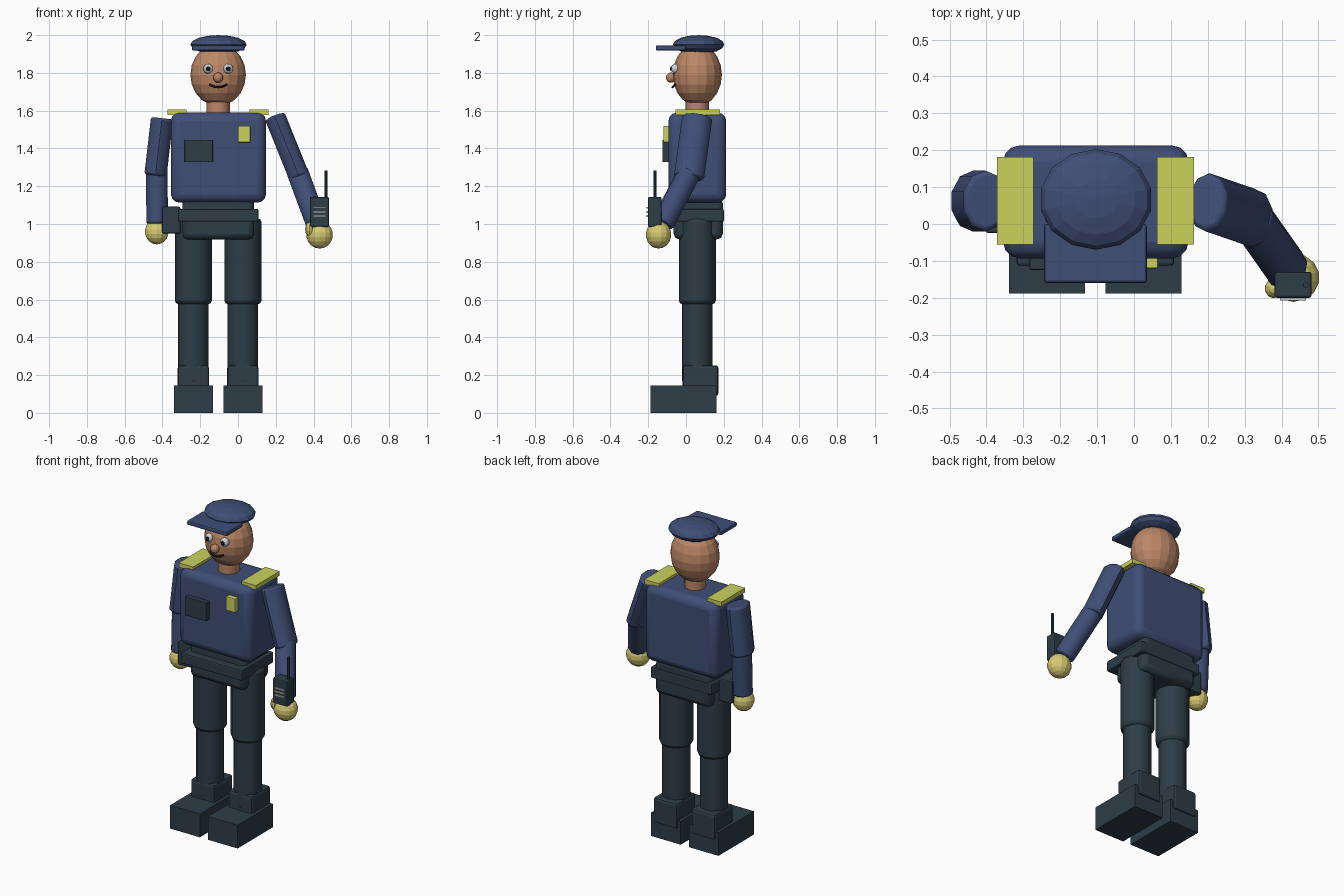
import bpy, bmesh, math
from mathutils import Vector, Matrix

cube = bpy.data.objects.get("Cube")
if cube:
    bpy.data.objects.remove(cube, do_unlink=True)


def material(name, r, g, b):
    lin = [((c / 255 + 0.055) / 1.055) ** 2.4 for c in (r, g, b)] + [1]
    m = bpy.data.materials.new(name)
    m.use_nodes = True
    m.diffuse_color = lin
    m.node_tree.nodes["Principled BSDF"].inputs["Base Color"].default_value = lin
    return m


NAVY = material("navy cloth", 63, 78, 118)
SLATE = material("dark slate", 46, 61, 71)
YELLOW = material("badge yellow", 203, 210, 92)
GLOVE = material("glove tan", 216, 203, 115)
SKIN = material("skin", 188, 135, 103)
WHITE = material("eye white", 205, 215, 220)
BLACK = material("black", 22, 24, 28)
GREY = material("light grey", 190, 192, 192)


def finish(name, bm, mat, bevel=0, segments=2, smooth=False):
    """Turn a bmesh into a coloured object with optional rounded edges."""
    bmesh.ops.recalc_face_normals(bm, faces=bm.faces)
    mesh = bpy.data.meshes.new(name)
    bm.to_mesh(mesh)
    bm.free()
    mesh.materials.append(mat)
    ob = bpy.data.objects.new(name, mesh)
    bpy.context.collection.objects.link(ob)
    if bevel:
        mod = ob.modifiers.new("rounded edges", "BEVEL")
        mod.width, mod.segments = bevel, segments
        mod.limit_method, mod.angle_limit = "ANGLE", math.radians(50)
    if smooth:
        bpy.ops.object.select_all(action="DESELECT")
        ob.select_set(True)
        bpy.context.view_layer.objects.active = ob
        bpy.ops.object.shade_smooth_by_angle(angle=math.radians(40))
    return ob


def box(name, mat, x, y, z, bevel=0, segments=2, smooth=False):
    """Box from (min, max) ranges."""
    bm = bmesh.new()
    spans = (x, y, z)
    size = [b - a for a, b in spans]
    mid = Vector([(a + b) / 2 for a, b in spans])
    bmesh.ops.create_cube(bm, size=1, matrix=Matrix.Translation(mid) @ Matrix.Diagonal((*size, 1)))
    return finish(name, bm, mat, bevel, segments, smooth)


def ball(name, mat, centre, radii, u=16, v=10, tilt=0):
    bm = bmesh.new()
    place = Matrix.Translation(centre) @ Matrix.Rotation(tilt, 4, "X") @ Matrix.Diagonal((*radii, 1))
    bmesh.ops.create_uvsphere(bm, u_segments=u, v_segments=v, radius=1, matrix=place)
    return finish(name, bm, mat)


def limb(name, mat, start, end, rx, ry, sides=10, bevel=0.012):
    """Faceted tube between two points, with separate side and depth radii."""
    start, end = Vector(start), Vector(end)
    axis = end - start
    zdir = axis.normalized()
    xdir = Vector((0, 1, 0)).cross(zdir).normalized()
    ydir = zdir.cross(xdir)
    turn = Matrix((xdir, ydir, zdir)).transposed().to_4x4()
    place = (Matrix.Translation((start + end) / 2) @ turn
             @ Matrix.Diagonal((rx, ry, axis.length, 1)))
    bm = bmesh.new()
    bmesh.ops.create_cone(bm, cap_ends=True, segments=sides, radius1=1, radius2=1,
                          depth=1, matrix=place)
    return finish(name, bm, mat, bevel, 2, True)


MID = -0.105   # body centre line
DEPTH = 0.06   # body centre in depth

# Trunk
box("torso", NAVY, (-0.355, 0.148), (-0.093, 0.213), (1.113, 1.59), 0.045, 3, True)
box("pelvis", SLATE, (-0.295, 0.085), (-0.065, 0.195), (0.918, 1.14), 0.03, 2, True)
box("belt", SLATE, (-0.318, 0.108), (-0.113, 0.2), (1.012, 1.08), 0.008)
box("holster", SLATE, (-0.402, -0.305), (-0.025, 0.12), (0.95, 1.092), 0.008)
box("chest_pocket", SLATE, (-0.283, -0.133), (-0.125, -0.085), (1.328, 1.445), 0.004)
box("chest_badge", YELLOW, (0, 0.065), (-0.12, -0.085), (1.432, 1.52), 0.004)

# Legs, boots and epaulettes on both sides
for side, s in (("right", -1), ("left", 1)):
    x = MID + s * 0.131
    limb(side + "_upper_leg", SLATE, (x, DEPTH, 1.03), (x, DEPTH, 0.575), 0.098, 0.098, 12, 0.02)
    limb(side + "_lower_leg", SLATE, (x, DEPTH, 0.62), (x, DEPTH, 0.16), 0.081, 0.081, 12)
    box(side + "_boot_cuff", SLATE, (x - 0.083, x + 0.083), (-0.018, 0.172), (0.09, 0.252), 0.015)
    box(side + "_boot", SLATE, (x - 0.103, x + 0.103), (-0.188, 0.162), (0, 0.146))
    x = MID + s * 0.217
    box(side + "_epaulette", YELLOW, (x - 0.05, x + 0.05), (-0.055, 0.181), (1.578, 1.606))

# Right arm hangs straight
limb("right_upper_arm", NAVY, (-0.402, 0.062, 1.56), (-0.437, 0.062, 1.257), 0.062, 0.083)
limb("right_lower_arm", NAVY, (-0.43, 0.062, 1.29), (-0.428, 0.05, 1.0), 0.06, 0.062)
ball("right_hand", GLOVE, (-0.43, 0.045, 0.96), (0.064, 0.062, 0.068), 14, 9)

# Left arm bends forward to hold the radio
limb("left_upper_arm", NAVY, (0.196, 0.06, 1.568), (0.327, 0.015, 1.243), 0.058, 0.08)
limb("left_lower_arm", NAVY, (0.315, 0.02, 1.275), (0.417, -0.125, 1.0), 0.06, 0.062)
ball("left_hand", GLOVE, (0.432, -0.145, 0.943), (0.072, 0.067, 0.073), 14, 9)
ball("left_thumb", GLOVE, (0.378, -0.175, 0.972), (0.024, 0.027, 0.038), 10, 7)

# Radio
box("radio_body", SLATE, (0.381, 0.481), (-0.2, -0.13), (0.985, 1.143), 0.006)
limb("radio_antenna", SLATE, (0.466, -0.165, 1.13), (0.466, -0.165, 1.282), 0.008, 0.008, 8, 0)
for i in range(3):
    z = 1.086 - i * 0.022
    box(f"radio_grille_bar_{i + 1}", GREY, (0.396, 0.466), (-0.208, -0.199), (z - 0.005, z + 0.005))

# Head
limb("neck", SKIN, (MID, DEPTH, 1.57), (MID, DEPTH, 1.68), 0.062, 0.062, 12, 0)
ball("head", SKIN, (MID, DEPTH, 1.79), (0.147, 0.13, 0.165), 16, 10)
ball("nose", SKIN, (MID, -0.08, 1.775), (0.026, 0.026, 0.027), 12, 8)
for side, s in (("right", -1), ("left", 1)):
    x = MID + s * 0.053
    ball(side + "_eye", WHITE, (x, -0.056, 1.822), (0.026, 0.024, 0.026), 12, 8)
    ball(side + "_pupil", BLACK, (x, -0.076, 1.822), (0.013, 0.009, 0.013), 10, 6)

# Mouth: a thin bent tube
curve = bpy.data.curves.new("mouth", "CURVE")
curve.dimensions = "3D"
curve.bevel_depth, curve.bevel_resolution = 0.006, 1
curve.use_fill_caps = True
line = curve.splines.new("POLY")
line.points.add(6)
for i, p in enumerate(line.points):
    t = i / 3 - 1
    p.co = (MID + 0.046 * t, -0.072 + 0.016 * t * t, 1.724 + 0.015 * t * t, 1)
curve.materials.append(BLACK)
bpy.context.collection.objects.link(bpy.data.objects.new("mouth", curve))

# Cap
ball("cap_crown", NAVY, (-0.103, 0.067, 1.95), (0.153, 0.136, 0.05), 14, 8)
box("cap_brim", NAVY, (-0.244, 0.035), (-0.16, 0.0), (1.918, 1.945), 0.008)
